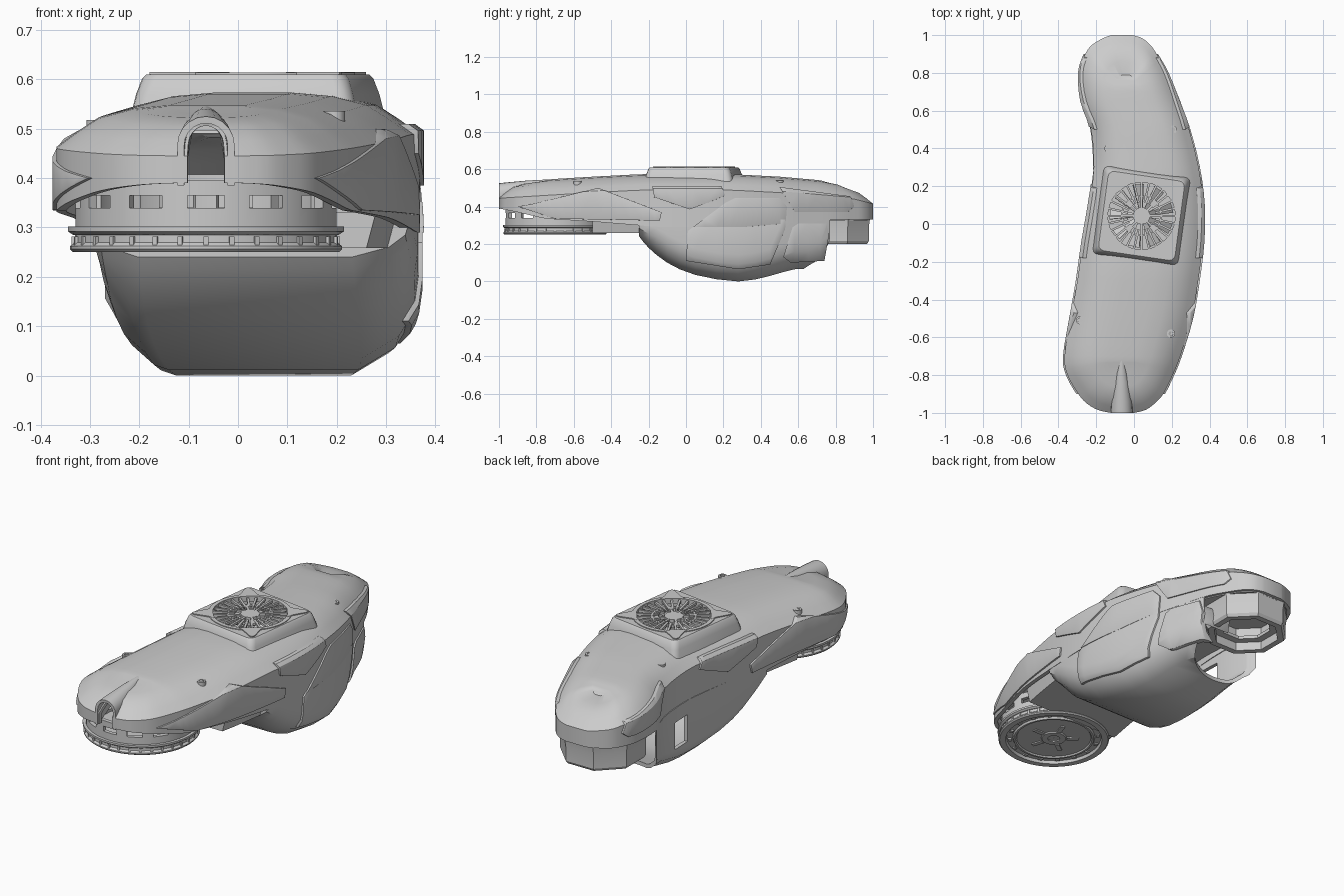
import bpy, bmesh
from math import sin, cos, pi, radians
from mathutils import Matrix, Vector

if "Cube" in bpy.data.objects:
    bpy.data.objects.remove(bpy.data.objects["Cube"])

# plan outline: y, left x, right x
PLAN = [(-1, -.12, 0), (-.985, -.19, .06), (-.95, -.25, .11), (-.9, -.295, .155), (-.8, -.352, .205),
        (-.7, -.368, .245), (-.5, -.335, .305), (-.3, -.3, .34), (-.1, -.272, .364), (.1, -.238, .367),
        (.3, -.213, .342), (.5, -.228, .292), (.65, -.278, .237), (.8, -.29, .177), (.9, -.258, .12),
        (.95, -.22, .085), (.985, -.16, .04), (1, -.12, -.01)]
TOP = [(-1, .53), (-.5, .56), (-.25, .573), (.25, .573), (.5, .56), (.9, .525), (1, .5)]
RIM = [(-1, .39), (-.9, .37), (-.75, .335), (-.5, .32), (-.13, .29), (.3, .29), (.77, .33), (1, .33)]
KEEL = [(-.25, .24), (-.2, .18), (-.1, .1), (.05, .035), (.28, 0), (.45, .03), (.58, .065), (.72, .07), (.77, .12)]
FAN, DISC, SOCKET = (.04, .043), (-.065, -.7), (-.07, .785)


def lerp(table, y, c=1):
    for a, b in zip(table, table[1:]):
        if y <= b[0]:
            t = max(0, (y - a[0]) / (b[0] - a[0]))
            return a[c] + (b[c] - a[c]) * t
    return table[-1][c]


def refine(rows, n=3):
    out = []
    for i in range(len(rows) - 1):
        p = [rows[max(0, i - 1)], rows[i], rows[i + 1], rows[min(len(rows) - 1, i + 2)]]
        for s in range(n):
            t = s / n
            out.append(tuple(.5 * (2 * b + (c - a) * t + (2 * a - 5 * b + 4 * c - d) * t * t
                       + (3 * b - a - 3 * c + d) * t ** 3) for a, b, c, d in zip(*p)))
    return out + [rows[-1]]


def make(name, bm):
    bmesh.ops.recalc_face_normals(bm, faces=bm.faces)
    me = bpy.data.meshes.new(name)
    bm.to_mesh(me)
    bm.free()
    ob = bpy.data.objects.new(name, me)
    bpy.context.collection.objects.link(ob)
    return ob


def finish(ob, thick=0, cuts=(), op='DIFFERENCE', bevel=0, angle=32):
    # apply wall thickness, cuts and bevel, then shade
    if thick:
        m = ob.modifiers.new('wall', 'SOLIDIFY')
        m.thickness, m.offset = thick, -1
    for c in cuts:
        m = ob.modifiers.new('cut', 'BOOLEAN')
        m.operation, m.object, m.solver = op, c, 'EXACT'
    if bevel:
        m = ob.modifiers.new('bevel', 'BEVEL')
        m.width, m.segments, m.angle_limit = bevel, 2, radians(45)
    dg = bpy.context.evaluated_depsgraph_get()
    me = bpy.data.meshes.new_from_object(ob.evaluated_get(dg))
    ob.modifiers.clear()
    ob.data = me
    bpy.ops.object.select_all(action='DESELECT')
    bpy.context.view_layer.objects.active = ob
    ob.select_set(True)
    bpy.ops.object.shade_smooth_by_angle(angle=radians(angle))
    return ob


def loft(bm, rings, closed=True, caps=True):
    vs = [[bm.verts.new(p) for p in r] for r in rings]
    n = len(vs[0])
    for a, b in zip(vs, vs[1:]):
        for i in range(n if closed else n - 1):
            j = (i + 1) % n
            bm.faces.new((a[i], a[j], b[j], b[i]))
    if caps:
        bm.faces.new(vs[0])
        bm.faces.new(vs[-1])
    return vs


def stack(rows, levels, bottom=False):
    # plan contours pulled toward the spine, one per level
    bm = bmesh.new()
    base = [(r[2], r[0]) for r in rows] + [(r[1], r[0]) for r in reversed(rows)]
    rings = []
    for k, zf in levels:
        ring = []
        for x, y in base:
            sy = min(.72, max(-.72, y))
            sx = (lerp(PLAN, sy, 1) + lerp(PLAN, sy, 2)) / 2
            ring.append((sx + (x - sx) * (1 - k), sy + (y - sy) * (1 - k), zf(y)))
        rings.append(ring)
    vs = loft(bm, rings, caps=False)
    n = len(base)
    for v in [vs[-1]] + ([vs[0]] if bottom else []):
        for i in range(n // 2 - 1):
            bm.faces.new((v[i], v[i + 1], v[n - 2 - i], v[n - 1 - i]))
    return bm


def cover(name, grow=0):
    lv = [(0, .085), (.13, .055), (.28, .025), (.5, .007), (.75, 0)]
    return make(name, stack(refine(PLAN), [(-grow * 3.3, lambda y: lerp(RIM, y))] +
                [(k - grow * 3.3, lambda y, d=d: lerp(TOP, y) - d + grow) for k, d in lv]))


def belly(name, grow=0):
    rings = []
    for y, zb in refine(KEEL, 2):
        l, r, zb = lerp(PLAN, y, 1) - grow, lerp(PLAN, y, 2) + grow, zb - grow
        s = min(1, (.33 - zb) / .2)
        rings.append([(l, y, .33), (l, y, zb + .09 * s), (l + .015, y, zb + .05 * s), (l + .06, y, zb + .01),
                      (l + .09, y, zb), (r - .115, y, zb), (r - .04, y, zb + .045 * s), (r - .007, y, zb + .1 * s),
                      (r, y, zb + .15 * s), (r, y, .33)])
    bm = bmesh.new()
    loft(bm, rings, closed=False)
    return make(name, bm)


def lathe(name, prof, at, n=48, **kw):
    bm = bmesh.new()
    vs = [[bm.verts.new((at[0] + r * cos(2 * pi * (i + .5) / n), at[1] + r * sin(2 * pi * (i + .5) / n), z))
           for r, z in prof] for i in range(n)]
    for i in range(n):
        a, b = vs[i], vs[(i + 1) % n]
        for j in range(len(prof)):
            k = (j + 1) % len(prof)
            bm.faces.new((a[j], a[k], b[k], b[j]))
    return finish(make(name, bm), **kw)


def tube(name, r0, r1, z0, z1, at, n=48, **kw):
    return lathe(name, [(r0, z0), (r1, z0), (r1, z1), (r0, z1)], at, n, **kw)


def rod(name, r, z0, z1, at, n=48):
    bm = bmesh.new()
    loft(bm, [[(at[0] + r * cos(2 * pi * i / n), at[1] + r * sin(2 * pi * i / n), z) for i in range(n)]
              for z in (z0, z1)])
    return finish(make(name, bm))


def boxes(name, at, n, r, size, z, turn=0):
    # boxes repeated around a centre
    bm = bmesh.new()
    for i in range(n):
        m = (Matrix.Translation((at[0], at[1], z)) @ Matrix.Rotation(2 * pi * i / n + turn, 4, 'Z')
             @ Matrix.Translation((r, 0, 0)) @ Matrix.Diagonal((*size, 1)))
        bmesh.ops.create_cube(bm, size=1, matrix=m)
    return make(name, bm)


def prisms(name, polys):
    bm = bmesh.new()
    for side, pts in polys:
        loft(bm, [[(x * side, y, z) for y, z in pts] for x in (.02, .6)])
    return make(name, bm)


def arch(name, secs, closed):
    bm = bmesh.new()
    rings = []
    for y, w, z0, z1 in secs:
        ring = [(-.065 - w, y, z0)]
        ring += [(-.065 - w * cos(pi * i / 10), y, z1 - w * (1 - sin(pi * i / 10))) for i in range(11)]
        rings.append(ring + [(-.065 + w, y, z0)])
    loft(bm, rings, closed, closed)
    return make(name, bm)


# cutters
fan_cut = rod('fan_cutter', .19, .53, .7, FAN)
nose_cut = arch('nose_cutter', [(-1.1, .044, .3, .506), (-.88, .03, .3, .506)], True)
socket_cut = rod('socket_cutter', .255, -.1, .5, SOCKET)
window_cut = boxes('window_cutter', (-.25, .35), 1, 0, (.2, .11, .14), .185)

# main shells
finish(cover('upper_cover'), .02, [fan_cut, nose_cut])
finish(belly('belly_housing'), .02, [socket_cut, window_cut])

# raised side panels
long_p = [(-.9, .4), (-.82, .415), (-.47, .5), (-.13, .37), (-.14, .325), (-.7, .335)]
mid_p = [(-.18, .51), (.19, .51), (.21, .46), (.14, .43), (.02, .385), (-.17, .45)]
rear_p = [(.5, .505), (.88, .455), (.9, .4), (.87, .375), (.58, .375)]
belly_p = [(.01, .27), (.21, .42), (.26, .445), (.5, .445), (.54, .4), (.53, .28), (.45, .09), (.28, .065), (0, .11)]
end_p = [(.52, .13), (.57, .29), (.6, .31), (.75, .31), (.765, .25), (.74, .11), (.56, .1)]
up_cut = prisms('panel_cutter_a', [(s, p) for s in (1, -1) for p in (long_p, mid_p, rear_p)] + [(1, belly_p)])
low_cut = prisms('panel_cutter_b', [(1, belly_p), (1, end_p)])
finish(cover('cover_panels', .008), .018, [up_cut], 'INTERSECT', .004)
finish(belly('belly_panels', .008), .018, [low_cut, ], 'INTERSECT', .004)

# nose hood, ridge fading into the cover
finish(arch('nose_hood', [(-1, .058, .385, .525), (-.94, .054, .42, .531), (-.84, .04, .5, .54),
                          (-.68, .008, .53, .548)], False), .014, angle=40)

# plates closing the underside
rows = refine(PLAN)
finish(make('base_plate', stack([r for r in rows if r[0] > -.5],
       [(.06, lambda y: .325), (.06, lambda y: .34)], True)))
finish(make('front_deck', stack([r for r in rows if -.56 < r[0] < -.2],
       [(.14, lambda y: .258), (.08, lambda y: .33)], True)))

# fan plinth
spin = Matrix.Rotation(radians(-8), 4, 'Z')
bm = bmesh.new()
rings = []
for h, z in ((.24, .49), (.222, .57), (.211, .602), (.204, .61)):
    ring = []
    for q in range(4):
        for a in (0, 30, 60, 90):
            t = radians(a + 90 * q)
            c = Vector((1 if q in (0, 3) else -1, 1 if q < 2 else -1, 0)) * (h - .03)
            p = spin @ (c + Vector((cos(t), sin(t), 0)) * .03)
            ring.append((p.x + FAN[0], p.y * 1.04 + FAN[1], z))
    rings.append(ring)
loft(bm, rings)
finish(make('fan_plinth', bm), 0, [fan_cut])

# fan grille
tube('grille_rim', .178, .198, .585, .614, FAN)
tube('grille_inner_ring', .1, .108, .595, .607, FAN)
rod('grille_hub', .045, .56, .607, FAN, 24)
boxes('grille_spokes', FAN, 28, .128, (.11, .011, .012), .602)
boxes('hub_spokes', FAN, 8, .075, (.07, .012, .012), .6)
bm = bmesh.new()
for i in range(9):
    t = 2 * pi * i / 9
    pts = [(.04, t, .545), (.17, t + .1, .54), (.17, t + .45, .565), (.04, t + .5, .565)]
    bm.faces.new([bm.verts.new((FAN[0] + r * cos(a), FAN[1] + r * sin(a), z)) for r, a, z in pts])
finish(make('fan_blades', bm), .004)
bm = bmesh.new()
for i in range(4):
    m = Matrix.Translation((FAN[0], FAN[1], 0)) @ Matrix.Rotation(radians(37 + 90 * i), 4, 'Z')
    loft(bm, [[m @ Vector((x, y, z)) for x, y in
         ((.175, -.06), (.2, -.04), (.265, -.013), (.275, 0), (.265, .013), (.2, .04), (.175, .06))] for z in (.6, .615)])
finish(make('grille_corner_tabs', bm))

# cover screws
for x, y, z in ((-.135, .4, .538), (.205, .5, .535), (-.285, -.51, .514), (.195, -.58, .532)):
    tube('screw_collar', .012, .022, z - .02, z + .004, (x, y), 16)
    rod('screw_head', .012, z - .02, z - .002, (x, y), 6)

# front disc assembly
slots = boxes('slot_cutter', DISC, 13, .26, (.08, .075, .026), .352, -pi / 2)
tube('slotted_band', .245, .265, .298, .395, DISC, 52, cuts=[slots])
lathe('disc_flange', [(.2, .285), (.27, .285), (.28, .292), (.28, .302), (.2, .302)], DISC)
lathe('disc_rotor', [(.002, .262), (.185, .262), (.19, .255), (.2, .255), (.205, .265), (.235, .265), (.24, .25),
                     (.27, .25), (.276, .256), (.276, .262), (.266, .27), (.266, .288), (.002, .288)], DISC, 64)
boxes('disc_teeth', DISC, 32, .265, (.014, .01, .024), .27)
boxes('disc_studs', DISC, 16, .22, (.016, .02, .008), .262)
lathe('disc_hub', [(.03, .256), (.06, .256), (.065, .264), (.03, .264)], DISC, 24)
boxes('hub_ribs', DISC, 5, .095, (.06, .022, .008), .26)

# rear socket, octagonal
lathe('socket_wall', [(.165, .2), (.198, .2), (.208, .215), (.208, .29), (.215, .335), (.165, .335)], SOCKET, 8, angle=15)
tube('socket_ledge', .125, .18, .245, .262, SOCKET, 8, angle=15)

# remove cutters
for ob in [o for o in bpy.data.objects if 'cutter' in o.name]:
    bpy.data.objects.remove(ob)
